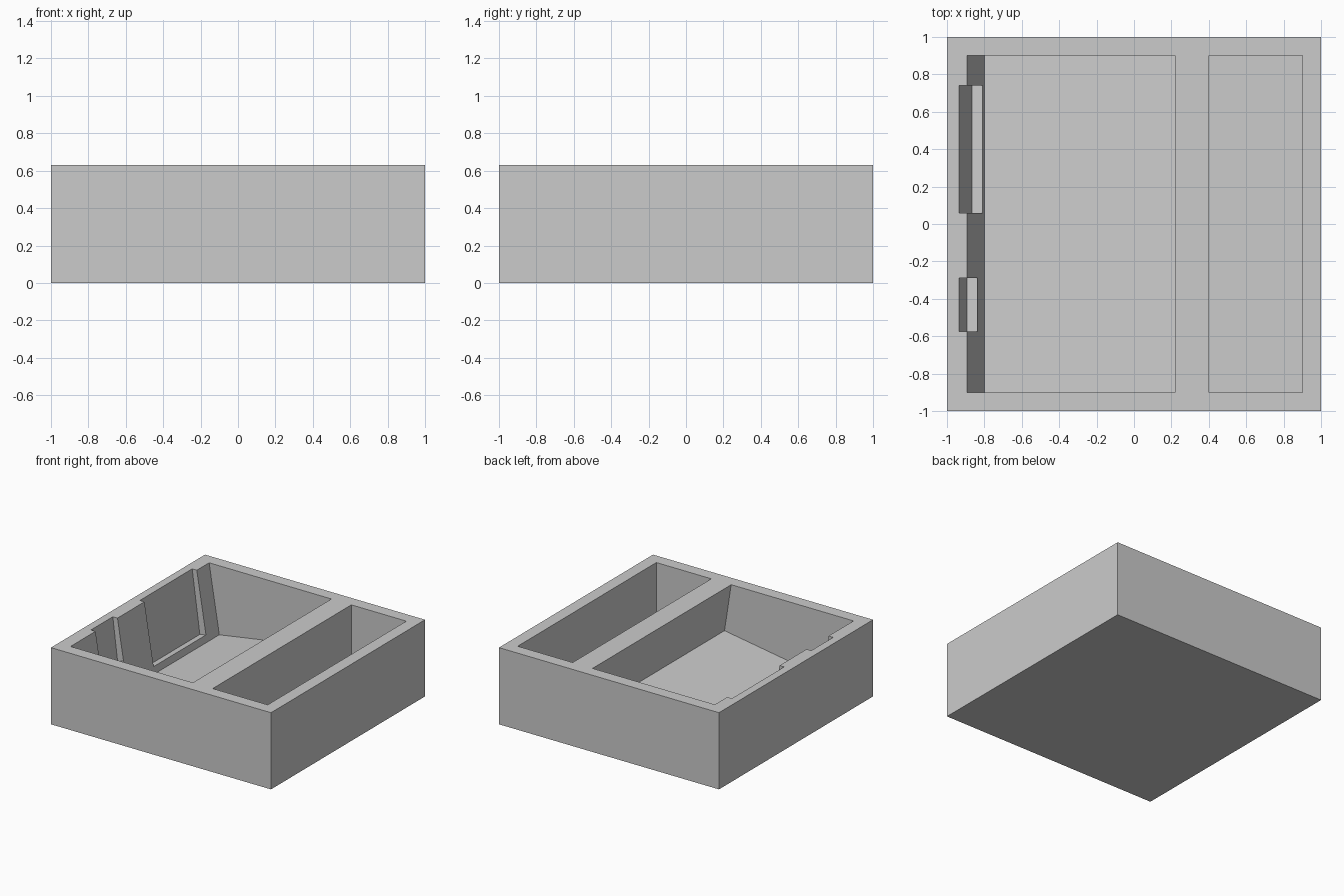
import bpy
import bmesh

cube = bpy.data.objects.get("Cube")
if cube:
    bpy.data.objects.remove(cube, do_unlink=True)

HEIGHT = 0.63
ABOVE = HEIGHT + 0.1   # cutters rise past the rim for a clean cut

grey = bpy.data.materials.new("light grey")
grey.use_nodes = True
grey.diffuse_color = (0.6, 0.6, 0.6, 1)
grey.node_tree.nodes["Principled BSDF"].inputs["Base Color"].default_value = (0.6, 0.6, 0.6, 1)


def prism(name, profile, y0, y1):
    """Extrude an x-z profile from y0 to y1."""
    bm = bmesh.new()
    face = bm.faces.new([bm.verts.new((x, y0, z)) for x, z in profile])
    out = bmesh.ops.extrude_face_region(bm, geom=[face])
    verts = [v for v in out["geom"] if isinstance(v, bmesh.types.BMVert)]
    bmesh.ops.translate(bm, verts=verts, vec=(0, y1 - y0, 0))
    bmesh.ops.recalc_face_normals(bm, faces=bm.faces)
    mesh = bpy.data.meshes.new(name)
    bm.to_mesh(mesh)
    bm.free()
    mesh.materials.append(grey)
    obj = bpy.data.objects.new(name, mesh)
    bpy.context.collection.objects.link(obj)
    return obj


# Solid block
block = prism("tray_block", [(-1, 0), (1, 0), (1, HEIGHT), (-1, HEIGHT)], -1, 1)

# Pockets: a tilted main one, two slots in its sloping wall, a straight narrow one
cutters = [
    prism("main_pocket_cutter",
          [(-0.909, ABOVE), (-0.8, 0.063), (0.28, 0.236), (0.204, ABOVE)], -0.9, 0.9),
    prism("long_slot_cutter",
          [(-0.948, ABOVE), (-0.865, 0.11), (-0.7, 0.14), (-0.7, ABOVE)], 0.06, 0.74),
    prism("short_slot_cutter",
          [(-0.947, ABOVE), (-0.892, 0.28), (-0.7, 0.315), (-0.7, ABOVE)], -0.575, -0.29),
    prism("narrow_pocket_cutter",
          [(0.4, ABOVE), (0.4, 0.1), (0.9, 0.1), (0.9, ABOVE)], -0.9, 0.9),
]

bpy.context.view_layer.objects.active = block
for cutter in cutters:
    cutter.hide_render = True
    mod = block.modifiers.new(cutter.name, "BOOLEAN")
    mod.operation = "DIFFERENCE"
    mod.solver = "EXACT"
    mod.object = cutter
    bpy.ops.object.modifier_apply(modifier=mod.name)
    bpy.data.objects.remove(cutter, do_unlink=True)
